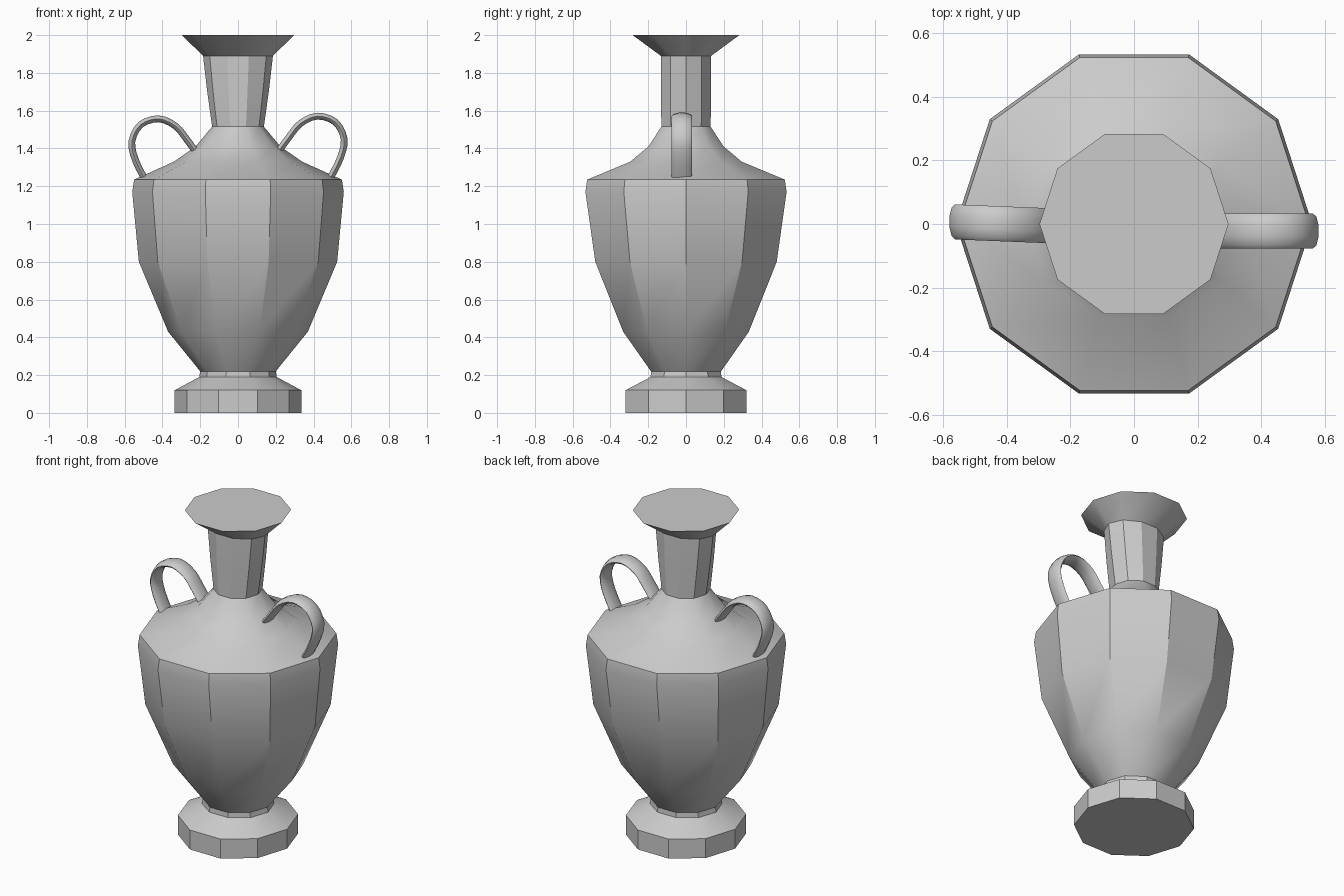
import bpy, bmesh, math
from mathutils import Vector

if "Cube" in bpy.data.objects:
    bpy.data.objects.remove(bpy.data.objects["Cube"])

SIDES = 10


def loft(name, rings, angle):
    """Skin a list of closed rings, cap both ends, shade smooth by angle."""
    bm = bmesh.new()
    loops = [[bm.verts.new(p) for p in ring] for ring in rings]
    n = len(loops[0])
    for a, b in zip(loops, loops[1:]):
        for i in range(n):
            j = (i + 1) % n
            bm.faces.new((a[i], a[j], b[j], b[i]))
    bm.faces.new(loops[0][::-1])
    bm.faces.new(loops[-1])
    bmesh.ops.recalc_face_normals(bm, faces=bm.faces)
    mesh = bpy.data.meshes.new(name)
    bm.to_mesh(mesh)
    bm.free()
    obj = bpy.data.objects.new(name, mesh)
    bpy.context.collection.objects.link(obj)
    bpy.ops.object.select_all(action='DESELECT')
    obj.select_set(True)
    bpy.context.view_layer.objects.active = obj
    bpy.ops.object.shade_smooth_by_angle(angle=math.radians(angle))
    return obj


def smooth_path(pts, steps=3):
    """Catmull-Rom refinement of a path of (x, z) points."""
    p = [Vector(q) for q in pts]
    p = [2 * p[0] - p[1]] + p + [2 * p[-1] - p[-2]]
    out = []
    for a, b, c, d in zip(p, p[1:], p[2:], p[3:]):
        for k in range(steps):
            t = k / steps
            out.append(0.5 * (2 * b + (c - a) * t + (2 * a - 5 * b + 4 * c - d) * t**2
                              + (3 * b - a - 3 * c + d) * t**3))
    return out + [p[-2]]


# Vase body: radius along x, radius along y, height
profile = [
    (0.335, 0.337, 0.0), (0.335, 0.337, 0.12), (0.205, 0.197, 0.19),
    (0.20, 0.195, 0.22), (0.37, 0.35, 0.43), (0.525, 0.505, 0.80),
    (0.56, 0.56, 1.17), (0.55, 0.55, 1.235), (0.34, 0.31, 1.33),
    (0.225, 0.21, 1.41), (0.137, 0.137, 1.515), (0.163, 0.14, 1.70),
    (0.185, 0.14, 1.89), (0.297, 0.297, 2.0),
]
angles = [math.tau * i / SIDES for i in range(SIDES)]
loft("vase_body", [[(rx * math.cos(a), ry * math.sin(a), z) for a in angles]
                   for rx, ry, z in profile], 30)

# Handles: flattened oval band swept along an arch
arch = [(0.215, 1.385), (0.27, 1.46), (0.33, 1.532), (0.42, 1.571),
        (0.515, 1.54), (0.562, 1.45), (0.542, 1.35), (0.485, 1.235)]


def handle(name, side, y, skew, dz):
    path = smooth_path(arch)
    rings = []
    for i, p in enumerate(path):
        t = (path[min(i + 1, len(path) - 1)] - path[max(i - 1, 0)]).normalized()
        nrm = Vector((-t.y, t.x))
        ring = []
        for k in range(10):
            a = math.tau * k / 10
            q = p + nrm * 0.019 * math.sin(a)
            ring.append((side * q.x, y + skew * (q.x - 0.4) + 0.055 * math.cos(a), q.y + dz))
        rings.append(ring)
    loft(name, rings, 50)


handle("right_handle", 1, -0.022, 0.0, 0.0)
handle("left_handle", -1, 0.0, 0.04, -0.014)
